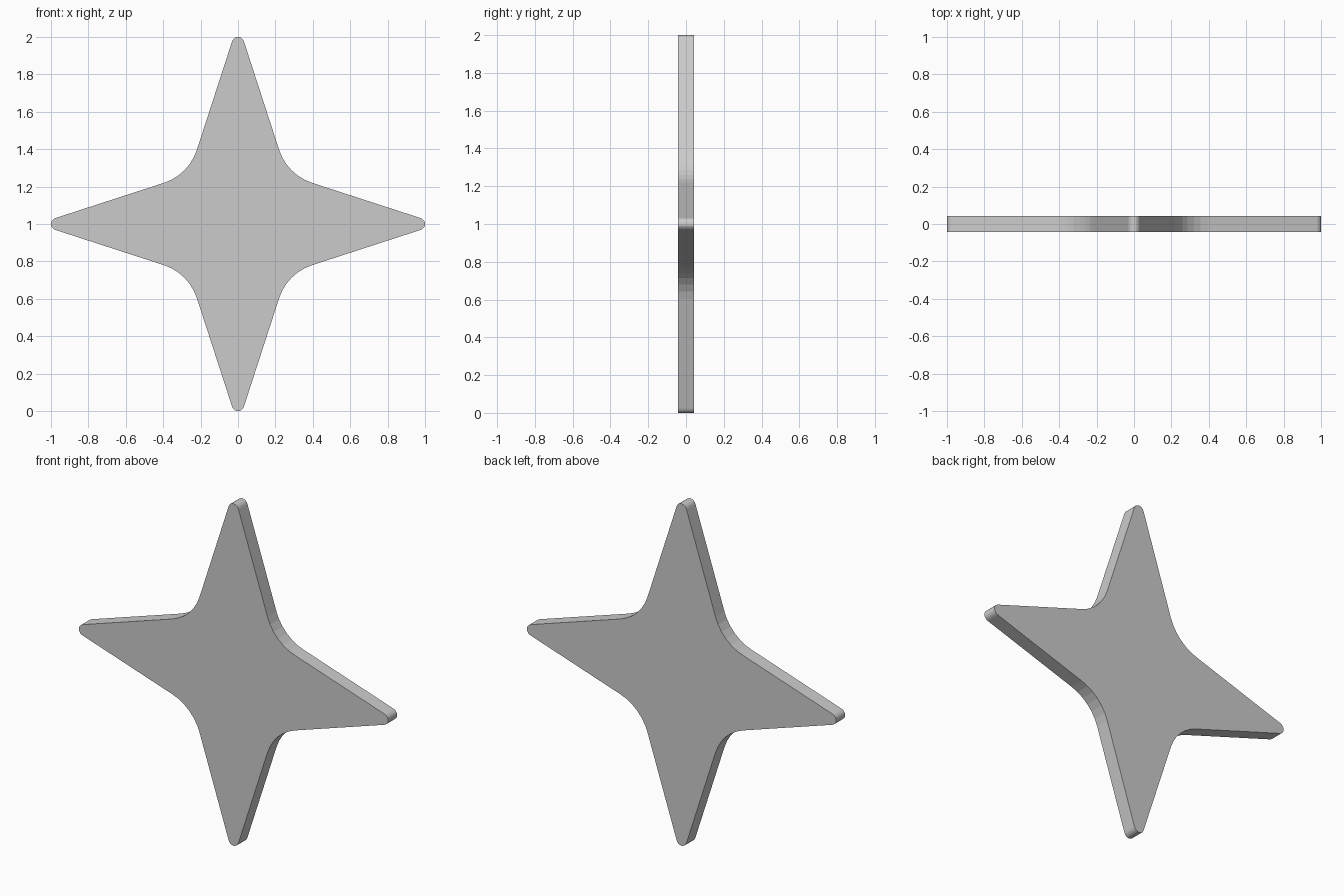
import bpy, bmesh
from math import sin, cos, radians, sqrt
from mathutils import Matrix, Vector

if "Cube" in bpy.data.objects:
    bpy.data.objects.remove(bpy.data.objects["Cube"])

HALF_THICK = 0.0415
FLANK = radians(18)          # half angle of each star point
TIP_R = 0.033                # rounded tip radius
JOIN = Vector((0.22, 0.396)) # where the flank meets the inner fillet


def arc(cx, cz, r, a0, a1, n):
    """Points on an arc, angles in degrees."""
    return [Vector((cx + r * cos(radians(a0 + (a1 - a0) * i / n)),
                    cz + r * sin(radians(a0 + (a1 - a0) * i / n)))) for i in range(n + 1)]


# One arm: rounded tip, then the concave fillet to the next arm (clockwise)
arm = arc(0, 1 - TIP_R, TIP_R, 162, 18, 8)
fillet_r = (JOIN.y - JOIN.x) * sqrt(2) / (2 * sin(radians(45) - FLANK))
centre = (JOIN.x + JOIN.y) / 2 + fillet_r * cos(radians(45) - FLANK) / sqrt(2)
arm += arc(centre, centre, fillet_r, 198, 252, 6)

# Repeat the arm four times around the middle
outline = []
for k in range(4):
    turn = Matrix.Rotation(radians(-90 * k), 2)
    outline += [turn @ p for p in arm]

# Flat star plate, extruded through its thickness
bm = bmesh.new()
face = bm.faces.new([bm.verts.new((p.x, -HALF_THICK, p.y + 1)) for p in outline])
res = bmesh.ops.extrude_face_region(bm, geom=[face], use_keep_orig=True)
moved = [g for g in res["geom"] if isinstance(g, bmesh.types.BMVert)]
bmesh.ops.translate(bm, verts=moved, vec=(0, 2 * HALF_THICK, 0))
bmesh.ops.recalc_face_normals(bm, faces=bm.faces)
mesh = bpy.data.meshes.new("star_plate")
bm.to_mesh(mesh)
bm.free()
bpy.context.collection.objects.link(bpy.data.objects.new("star_plate", mesh))
